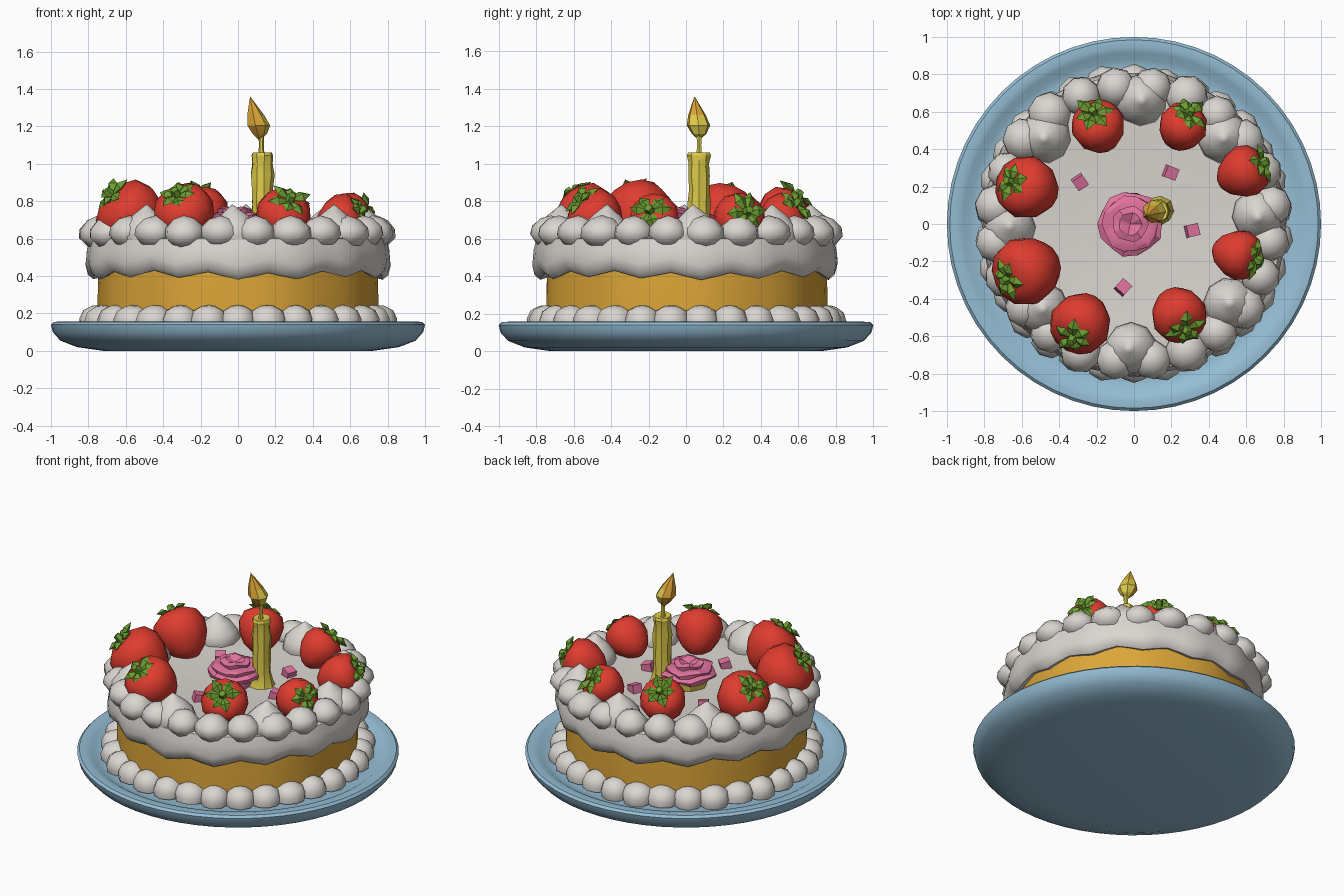
import bpy, bmesh, math, random
from mathutils import Vector, Matrix

if "Cube" in bpy.data.objects:
    bpy.data.objects.remove(bpy.data.objects["Cube"])

random.seed(4)
TAU = 2 * math.pi


def material(name, rgb):
    m = bpy.data.materials.new(name)
    m.diffuse_color = (*rgb, 1)
    m.use_nodes = True
    m.node_tree.nodes["Principled BSDF"].inputs["Base Color"].default_value = m.diffuse_color
    return m


BLUE = material("plate_blue", (0.30, 0.51, 0.66))
CREAM = material("cream_white", (0.70, 0.67, 0.63))
SPONGE = material("sponge_orange", (0.72, 0.38, 0.04))
RED = material("berry_red", (0.74, 0.045, 0.028))
GREEN = material("leaf_green", (0.15, 0.34, 0.03))
PINK = material("icing_pink", (0.75, 0.17, 0.34))
YELLOW = material("candle_yellow", (0.74, 0.60, 0.07))


def lathe(bm, profile, segs, matrix=Matrix(), warp=None):
    """Spin (radius, height) points round z, optionally warping each point."""
    rings = []
    for r, z in profile:
        ring = []
        for i in range(1 if r == 0 else segs):
            a = TAU * i / segs
            rr, zz = warp(a, r, z) if warp else (r, z)
            ring.append(bm.verts.new(matrix @ Vector((rr * math.cos(a), rr * math.sin(a), zz))))
        rings.append(ring)
    for a, b in zip(rings, rings[1:]):
        for i in range(segs):
            j = (i + 1) % segs
            quad = [a[i % len(a)], a[j % len(a)], b[j % len(b)], b[i % len(b)]]
            face = list(dict.fromkeys(quad))
            if len(face) > 2:
                bm.faces.new(face)


def finish(bm, name, mats, rule=None, angle=40):
    bmesh.ops.recalc_face_normals(bm, faces=bm.faces)
    if rule:
        for f in bm.faces:
            f.material_index = rule(f)
    me = bpy.data.meshes.new(name)
    bm.to_mesh(me)
    bm.free()
    for m in mats:
        me.materials.append(m)
    ob = bpy.data.objects.new(name, me)
    bpy.context.collection.objects.link(ob)
    bpy.ops.object.select_all(action='DESELECT')
    ob.select_set(True)
    bpy.context.view_layer.objects.active = ob
    bpy.ops.object.shade_smooth_by_angle(angle=math.radians(angle))
    return ob


def turned(name, profile, segs, mat, warp=None, at=(0, 0, 0), angle=40):
    bm = bmesh.new()
    lathe(bm, profile, segs, Matrix.Translation(at), warp)
    return finish(bm, name, [mat], angle=angle)


# Plate
turned("plate", [(0, 0), (0.72, 0), (0.86, 0.02), (0.95, 0.055), (0.99, 0.10), (1.0, 0.14),
                 (0.985, 0.155), (0.95, 0.157), (0.915, 0.148), (0.88, 0.125), (0.84, 0.12),
                 (0, 0.12)], 56, BLUE)

# Sponge
turned("sponge_layer", [(0, 0.13), (0.75, 0.13), (0.75, 0.30), (0.745, 0.46), (0, 0.46)], 40, SPONGE,
       lambda a, r, z: (r + 0.005 * math.sin(9 * a), z))


# Cream covering with a wavy lower edge
def drip(a, r, z):
    wave = math.sin(15 * a) + 0.4 * math.sin(4 * a + 1)
    return r + 0.006 * wave, z - (0.018 * wave if z < 0.5 else 0)


turned("cream_covering", [(0.72, 0.42), (0.77, 0.405), (0.80, 0.43), (0.812, 0.48), (0.805, 0.54),
                          (0.79, 0.60), (0.70, 0.625), (0.52, 0.603), (0, 0.60)], 60, CREAM, drip)


# Rings of piped cream
def piped_ring(name, count, radius, z, profile, segs=9, size=1.0):
    bm = bmesh.new()
    for i in range(count):
        a = TAU * (i + 0.5) / count
        k = size * random.uniform(0.94, 1.06)
        place = (Matrix.Translation((radius * math.cos(a), radius * math.sin(a), z))
                 @ Matrix.Rotation(a, 4, 'Z') @ Matrix.Rotation(random.uniform(-0.1, 0.15), 4, 'Y'))
        lathe(bm, [(r * k, h) for r, h in profile], segs, place)
    return finish(bm, name, [CREAM], angle=50)


piped_ring("lower_cream_ring", 30, 0.755, 0.13,
           [(0, 0), (0.095, 0), (0.10, 0.04), (0.08, 0.085), (0.035, 0.11), (0, 0.115)])
piped_ring("upper_cream_ring", 24, 0.735, 0.56,
           [(0, 0), (0.07, 0.005), (0.112, 0.055), (0.105, 0.10), (0.06, 0.145), (0, 0.165)])

# Strawberries: x, y, z, radius, upward tilt of the leafy end
BERRIES = [(-0.19, 0.52, 0.735, 0.145, 50), (0.26, 0.52, 0.715, 0.13, 42),
           (0.59, 0.28, 0.705, 0.14, 20), (0.56, -0.165, 0.705, 0.135, 25),
           (0.24, -0.485, 0.72, 0.15, 45), (-0.285, -0.53, 0.735, 0.165, 47),
           (-0.575, -0.25, 0.73, 0.185, 42), (-0.57, 0.195, 0.73, 0.17, 48)]
BODY = [(0, 0.74), (0.5, 0.78), (0.86, 0.55), (1, 0.12), (0.9, -0.35), (0.62, -0.8), (0.28, -1.06),
        (0, -1.12)]


def leaf(bm, m, length, width):
    """Flattened, slightly bent diamond pointing along +x."""
    pts = [(0, 0, 0), (0.55, 1, 0.1), (1, 0, 0.12), (0.55, -1, 0.1)]
    ring = [bm.verts.new(m @ Vector((x * length, y * width, z * length))) for x, y, z in pts]
    for h in (0.3, -0.08):
        mid = bm.verts.new(m @ Vector((0.55 * length, 0, h * length)))
        for i in range(4):
            bm.faces.new((ring[i], ring[(i + 1) % 4], mid))


for n, (x, y, z, R, tilt) in enumerate(BERRIES, 1):
    out = math.atan2(y, x)
    t = math.radians(tilt)
    axis = Vector((math.cos(out) * math.cos(t), math.sin(out) * math.cos(t), math.sin(t)))
    pose = Matrix.Translation((x, y, z)) @ axis.to_track_quat('Z', 'Y').to_matrix().to_4x4()
    bm = bmesh.new()
    lathe(bm, [(r * R, h * R) for r, h in BODY], 12, pose)
    finish(bm, f"strawberry_{n}", [RED], angle=50)
    bm = bmesh.new()
    for i in range(6):
        turn = Matrix.Rotation(TAU * (i + random.uniform(-0.2, 0.2)) / 6, 4, 'Z')
        bend = Matrix.Rotation(random.uniform(-0.15, 0.3), 4, 'Y')
        leaf(bm, pose @ Matrix.Translation((0, 0, 0.8 * R)) @ turn @ bend,
             random.uniform(0.1, 0.13), 0.036)
    lathe(bm, [(0, 0.7 * R), (0.03, 0.7 * R), (0.022, R + 0.01), (0, R + 0.015)], 5, pose)
    finish(bm, f"strawberry_leaves_{n}", [GREEN], angle=20)

# Pointed cream dollops between the strawberries
bm = bmesh.new()
angles = sorted(math.atan2(b[1], b[0]) % TAU for b in BERRIES)
for a, b in zip(angles, angles[1:] + [angles[0] + TAU]):
    mid = (a + b) / 2
    place = (Matrix.Translation((0.665 * math.cos(mid), 0.665 * math.sin(mid), 0.55))
             @ Matrix.Rotation(mid, 4, 'Z') @ Matrix.Rotation(random.uniform(-0.1, 0.1), 4, 'X'))
    lathe(bm, [(0, 0), (0.11, 0), (0.14, 0.06), (0.125, 0.12), (0.075, 0.175), (0.025, 0.215),
               (0, 0.235)], 10, place)
finish(bm, "cream_dollops", [CREAM], angle=50)

# Pink icing rose: ruffled layers, with a yellow underside at the back left
bm = bmesh.new()
lathe(bm, [(0, 0.595), (0.11, 0.595), (0.12, 0.65), (0.165, 0.665), (0.172, 0.69), (0.145, 0.705),
           (0.15, 0.725), (0.125, 0.735), (0.09, 0.735), (0.095, 0.755), (0.06, 0.765), (0, 0.75)],
      14, Matrix.Translation((-0.02, 0, 0)),
      lambda a, r, z: (r * (1 + 0.05 * math.sin(5 * a + 60 * z)),
                       z + (0.008 * math.sin(4 * a + 40 * z) if z > 0.64 else 0)))


def rose_rule(f):
    c = f.calc_center_median()
    return 1 if c.z < 0.64 and c.y - c.x > 0.02 else 0


finish(bm, "icing_rose", [PINK, YELLOW], rose_rule, angle=25)

# Pink sugar pieces
for n, (x, y) in enumerate([(-0.29, 0.225), (0.195, 0.275), (0.31, -0.035), (-0.06, -0.34)], 1):
    bm = bmesh.new()
    spin = Matrix.Rotation(0.6 * n, 4, 'Z') @ Matrix.Rotation(0.25, 4, 'X')
    bmesh.ops.create_cube(bm, size=0.065, matrix=Matrix.Translation((x, y, 0.615)) @ spin)
    finish(bm, f"sugar_piece_{n}", [PINK])

# Candle with a lumpy, twisted side
turned("candle", [(0, 0.59), (0.085, 0.59), (0.07, 0.63), (0.058, 0.70), (0.06, 0.78), (0.056, 0.86),
                  (0.062, 0.94), (0.055, 1.0), (0.062, 1.045), (0.055, 1.06), (0, 1.05)], 9, YELLOW,
       lambda a, r, z: (r * (1 + 0.07 * math.sin(2 * a + 22 * z)), z), (0.13, 0.07, 0), 30)
turned("wick", [(0, 1.04), (0.017, 1.04), (0.013, 1.10), (0.016, 1.16), (0, 1.16)], 6, YELLOW,
       at=(0.125, 0.07, 0))

# Flame leaning to the left and front, yellow low on its back right side
bm = bmesh.new()
lathe(bm, [(0, 1.125), (0.04, 1.16), (0.064, 1.205), (0.048, 1.26), (0.022, 1.315), (0, 1.36)], 7,
      Matrix.Translation((0.115, 0.07, 0)))
for v in bm.verts:
    lean = max(0, v.co.z - 1.18) / 0.18
    v.co.x -= 0.05 * lean
    v.co.y -= 0.025 * lean
finish(bm, "flame", [SPONGE, YELLOW],
       lambda f: int(f.calc_center_median().z < 1.26 and f.normal.x + 0.6 * f.normal.y > 0.15), angle=25)
